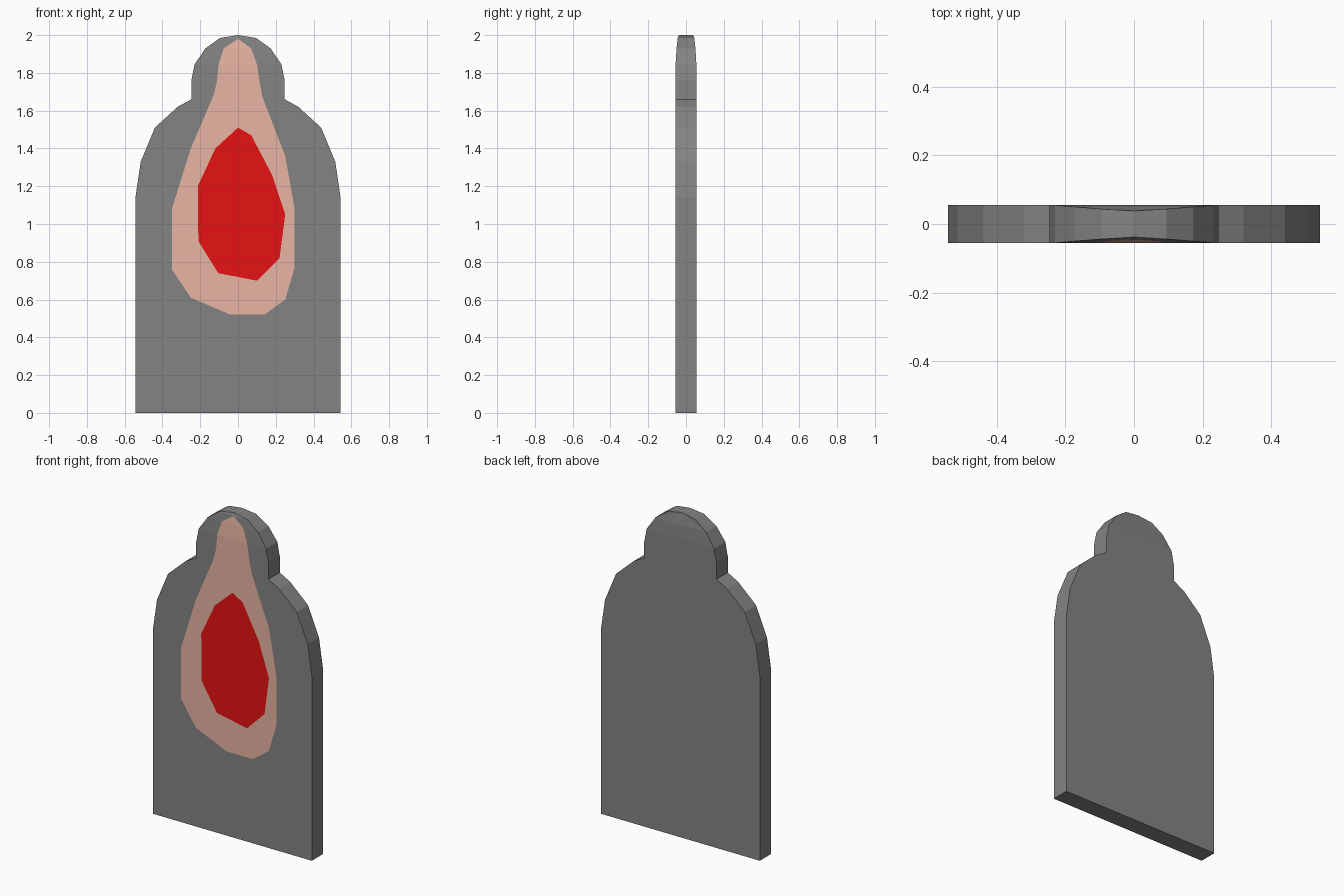
import bpy, bmesh

if "Cube" in bpy.data.objects:
    bpy.data.objects.remove(bpy.data.objects["Cube"])

# Half outline of the board, and the two painted zones on its front (x, z)
HALF = [(.543, 0), (.543, 1.14), (.515, 1.33), (.44, 1.51), (.32, 1.62), (.247, 1.66),
        (.247, 1.76), (.23, 1.845), (.172, 1.93), (.095, 1.985)]
OUTLINE = HALF + [(0, 2)] + [(-x, z) for x, z in reversed(HALF)]
ZONE = [(0, 1.98), (.07, 1.93), (.1, 1.845), (.115, 1.75), (.13, 1.67), (.25, 1.36),
        (.3, 1.08), (.3, .77), (.25, .6), (.14, .52), (-.04, .52), (-.25, .61),
        (-.35, .76), (-.35, 1.08), (-.25, 1.4), (-.13, 1.68), (-.112, 1.75),
        (-.103, 1.845), (-.075, 1.93)]
CENTRE = [(0, 1.51), (.07, 1.47), (.18, 1.26), (.25, 1.05), (.22, .82), (.1, .7),
          (-.105, .74), (-.21, .91), (-.213, 1.2), (-.12, 1.4)]
TAPER = [(1.845, .055), (1.93, .05), (1.985, .044), (2, .038)]


def half_depth(z):
    """The board thins towards the top of the head."""
    for (z0, d0), (z1, d1) in zip(TAPER, TAPER[1:]):
        if z0 <= z <= z1:
            return d0 + (d1 - d0) * (z - z0) / (z1 - z0)
    return TAPER[0][1]


def material(name, colour):
    mat = bpy.data.materials.new(name)
    mat.diffuse_color = (*colour, 1)
    mat.use_nodes = True
    mat.node_tree.nodes["Principled BSDF"].inputs["Base Color"].default_value = mat.diffuse_color
    return mat


bm = bmesh.new()


def loop(points, side):
    verts = [bm.verts.new((x, side * half_depth(z), z)) for x, z in points]
    edges = [bm.edges.new((a, b)) for a, b in zip(verts, verts[1:] + verts[:1])]
    return verts, edges


def fill(edges, side, slot):
    result = bmesh.ops.triangle_fill(bm, edges=edges, use_beauty=True, normal=(0, side, 0))
    for item in result["geom"]:
        if isinstance(item, bmesh.types.BMFace):
            item.material_index = slot


# Front: board around the outer zone, outer zone around the centre, centre
front, front_edges = loop(OUTLINE, -1)
_, zone_edges = loop(ZONE, -1)
_, centre_edges = loop(CENTRE, -1)
fill(front_edges + zone_edges, -1, 0)
fill(zone_edges + centre_edges, -1, 1)
fill(centre_edges, -1, 2)

# Back: flat board, then the tapering top of the head
back, back_edges = loop(OUTLINE, 1)
split = bm.edges.new((back[7], back[13]))
fill(back_edges[:7] + back_edges[13:] + [split], 1, 0)
fill(back_edges[7:13] + [split], 1, 0)

# Rim
n = len(OUTLINE)
for i in range(n):
    j = (i + 1) % n
    bm.faces.new((front[i], front[j], back[j], back[i]))
bmesh.ops.recalc_face_normals(bm, faces=bm.faces[:])

mesh = bpy.data.meshes.new("target_board")
bm.to_mesh(mesh)
bm.free()
for name, colour in (("board_grey", (.23, .23, .23)), ("zone_tan", (.8, .46, .36)),
                     ("centre_red", (.8, .006, .006))):
    mesh.materials.append(material(name, colour))
bpy.context.collection.objects.link(bpy.data.objects.new("target_board", mesh))
